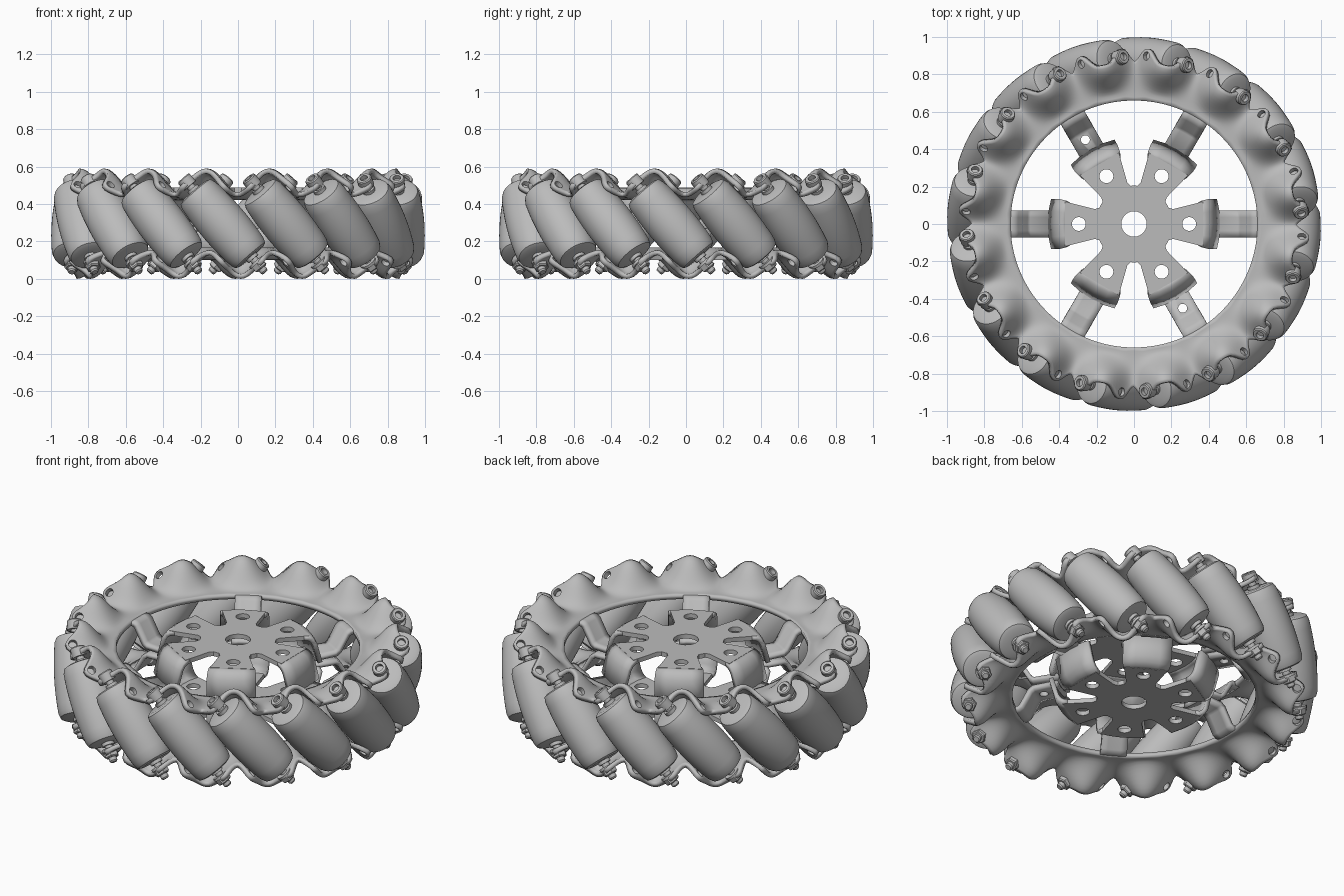
import bpy, bmesh
from math import sin, cos, pi, radians, exp
from mathutils import Matrix, Vector

if "Cube" in bpy.data.objects:
    bpy.data.objects.remove(bpy.data.objects["Cube"])

N, PITCH, MID = 16, 22.5, 0.295     # rollers, degrees between them, mid height
AXIS_R, TILT = 0.872, radians(41)   # roller axis radius and lean
THICK = 0.026

steel = bpy.data.materials.new("light_grey_metal")
steel.use_nodes = True
steel.diffuse_color = (0.5, 0.5, 0.5, 1)
steel.node_tree.nodes["Principled BSDF"].inputs["Base Color"].default_value = (0.5, 0.5, 0.5, 1)


def add(name, mesh, matrix=Matrix(), smooth=40):
    ob = bpy.data.objects.new(name, mesh)
    bpy.context.collection.objects.link(ob)
    ob.matrix_world = matrix
    if not mesh.materials:
        mesh.materials.append(steel)
    if smooth:
        bpy.ops.object.select_all(action='DESELECT')
        ob.select_set(True)
        bpy.context.view_layer.objects.active = ob
        bpy.ops.object.shade_smooth_by_angle(angle=radians(smooth))
    return ob


def to_mesh(bm, name):
    bmesh.ops.recalc_face_normals(bm, faces=bm.faces)
    mesh = bpy.data.meshes.new(name)
    bm.to_mesh(mesh)
    bm.free()
    return mesh


def lathe(bm, profile, segs):
    """Closed turned solid from (radius, height) points."""
    rings = [[bm.verts.new((r * cos(2 * pi * i / segs), r * sin(2 * pi * i / segs), z))
              for i in range(segs)] for r, z in profile]
    for a, b in zip(rings, rings[1:]):
        for i in range(segs):
            j = (i + 1) % segs
            bm.faces.new((a[i], a[j], b[j], b[i]))
    bm.faces.new(rings[0])
    bm.faces.new(rings[-1])


def grid(bm, rows, closed=False):
    rows = [[bm.verts.new(p) for p in row] for row in rows]
    for a, b in zip(rows, rows[1:]):
        n = len(a)
        for i in range(n if closed else n - 1):
            j = (i + 1) % n
            bm.faces.new((a[i], a[j], b[j], b[i]))


def thicken(ob, cutter=None):
    mod = ob.modifiers.new("sheet", 'SOLIDIFY')
    mod.thickness, mod.offset = THICK, 0
    if cutter:
        cut = ob.modifiers.new("holes", 'BOOLEAN')
        cut.object, cut.solver = cutter, 'EXACT'


def polar(r, deg, z):
    return Vector((r * cos(radians(deg)), r * sin(radians(deg)), z))


def lean_matrix(deg, r, z, lean):
    """Local z leans sideways along the wheel's rim."""
    a = radians(deg)
    axis = Vector((sin(a) * sin(lean), -cos(a) * sin(lean), cos(lean)))
    return Matrix.Translation(polar(r, deg, z)) @ axis.to_track_quat('Z', 'Y').to_matrix().to_4x4()


# Barrel roller
bm = bmesh.new()
barrel = [(0.03, -0.232), (0.085, -0.232), (0.105, -0.224), (0.115, -0.2)]
barrel += [(0.128 - 0.013 * (t / 5) ** 2, 0.2 * t / 5) for t in range(-4, 5)]
barrel += [(r, -z) for r, z in reversed(barrel[:4])]
lathe(bm, barrel, 40)
roller_mesh = to_mesh(bm, "roller")

# Bolt: shaft with stub, spacers, socket head, washer, hex nut
bm = bmesh.new()
lathe(bm, [(0.016, -0.345), (0.022, -0.337), (0.022, 0.27)], 16)
for s in (-1, 1):
    lathe(bm, [(0.035, s * 0.225), (0.035, s * 0.25)], 20)
lathe(bm, [(0.046, -0.283), (0.046, -0.268)], 20)
lathe(bm, [(0.034, -0.318), (0.04, -0.312), (0.04, -0.28)], 6)
lathe(bm, [(0.041, 0.268), (0.041, 0.318), (0.036, 0.324), (0.021, 0.324), (0.021, 0.3)], 24)
bolt_mesh = to_mesh(bm, "bolt")

for k in range(N):
    m = lean_matrix(17.2 + PITCH * k, AXIS_R, MID, TILT)
    add(f"roller_{k + 1}", roller_mesh, m, 40 if k == 0 else 0)
    add(f"bolt_{k + 1}", bolt_mesh, m, 30 if k == 0 else 0)


def hub_outline():
    pts = []
    for k in range(6):
        turn = Matrix.Rotation(k * pi / 3, 3, 'Z')
        for x, y in ((0.21, -0.08), (0.37, -0.12), (0.37, 0.12), (0.21, 0.08)):
            pts.append(turn @ Vector((x, y, 0)))
        pts += [polar(0.205, 60 * k + d, 0) for d in (25, 28, 32, 35)]
    return pts


def circle(x, y, r, n=24):
    return [Vector((x + r * cos(2 * pi * i / n), y + r * sin(2 * pi * i / n), 0)) for i in range(n)]


def strip(bm, deg, side, rows):
    """Radial sheet strip from (radius, height above middle, half width)."""
    turn = Matrix.Rotation(radians(deg), 3, 'Z')
    out = []
    for r, h, w in rows:
        out.append([turn @ Vector((r - 0.5 * (w * t) ** 2 / r, w * t, MID + side * h))
                    for t in (-1, -0.5, 0, 0.5, 1)])
    grid(bm, out)


STEPS = 24   # rim divisions per pleat
for label, side, peak in (("upper", 1, 11), ("lower", -1, 1)):
    # Hole cutter for the free pleat faces and two spokes
    bm = bmesh.new()
    for k in range(N):
        a = peak + side * 6.7 + PITCH * k
        start = len(bm.verts)
        lathe(bm, [(0.023, -0.05), (0.023, 0.05)], 16)
        bm.verts.ensure_lookup_table()
        bmesh.ops.transform(bm, verts=bm.verts[start:],
                            matrix=lean_matrix(a, 0.9, MID + side * 0.198, -TILT))
    for a in (120, -60):
        start = len(bm.verts)
        lathe(bm, [(0.024, -0.1), (0.024, 0.1)], 16)
        bm.verts.ensure_lookup_table()
        bmesh.ops.translate(bm, verts=bm.verts[start:], vec=polar(0.52, a, MID))
    cutter = add(f"{label}_hole_cutter", to_mesh(bm, "hole_cutter"), smooth=0)
    cutter.hide_render = True
    cutter.hide_viewport = True
    cutter.display_type = 'WIRE'

    # Pleated rim
    bm = bmesh.new()
    rows = []
    for j in range(13):
        row = []
        for i in range(N * STEPS):
            d = i * PITCH / STEPS
            u = abs((d + PITCH / 2) % PITCH - PITCH / 2) / (PITCH / 2)
            edge = 0.865 + 0.075 * exp(-((u - 0.6) / 0.24) ** 2)
            r = 0.66 + (edge - 0.66) * j / 12
            f = min(max((r - 0.69) / 0.17, 0), 1)
            f = f * f * (3 - 2 * f)
            h = 0.14 + f * (0.015 + 0.127 * (0.5 + 0.5 * cos(pi * u)))
            row.append(polar(r, d + peak, MID + side * h))
        rows.append(row)
    grid(bm, rows, closed=True)
    thicken(add(f"{label}_rim", to_mesh(bm, "rim")), cutter)

    # Cranked spokes
    bm = bmesh.new()
    for k in range(6):
        strip(bm, 60 * k, side, [(0.69, 0.14, 0.072), (0.645, 0.138, 0.072), (0.63, 0.128, 0.072),
                                 (0.58, 0.04, 0.072), (0.56, 0.025, 0.072), (0.42, 0.022, 0.072)])
    thicken(add(f"{label}_spokes", to_mesh(bm, "spokes")), cutter)

    # Turned-in hub tabs
    bm = bmesh.new()
    for k in range(6):
        strip(bm, 60 * k, side, [(0.36, 0.18, 0.115), (0.385, 0.178, 0.125), (0.405, 0.165, 0.13),
                                 (0.42, 0.14, 0.132), (0.45, 0.025, 0.132)])
    thicken(add(f"{label}_hub_tabs", to_mesh(bm, "hub_tabs")))

    # Flat hub plate with holes
    cu = bpy.data.curves.new("hub_plate", 'CURVE')
    cu.dimensions, cu.fill_mode, cu.extrude = '2D', 'BOTH', THICK / 2
    loops = [hub_outline(), circle(0, 0, 0.068)]
    loops += [circle(*polar(0.295, 60 * k, 0).xy, 0.037) for k in range(6)]
    for pts in loops:
        sp = cu.splines.new('POLY')
        sp.points.add(len(pts) - 1)
        for p, v in zip(sp.points, pts):
            p.co = (v.x, v.y, 0, 1)
        sp.use_cyclic_u = True
    temp = bpy.data.objects.new("hub_outline", cu)
    bpy.context.collection.objects.link(temp)
    bpy.context.view_layer.update()
    mesh = bpy.data.meshes.new_from_object(temp.evaluated_get(bpy.context.evaluated_depsgraph_get()))
    bpy.data.objects.remove(temp)
    add(f"{label}_hub_plate", mesh, Matrix.Translation((0, 0, MID + side * 0.18)), 30)
